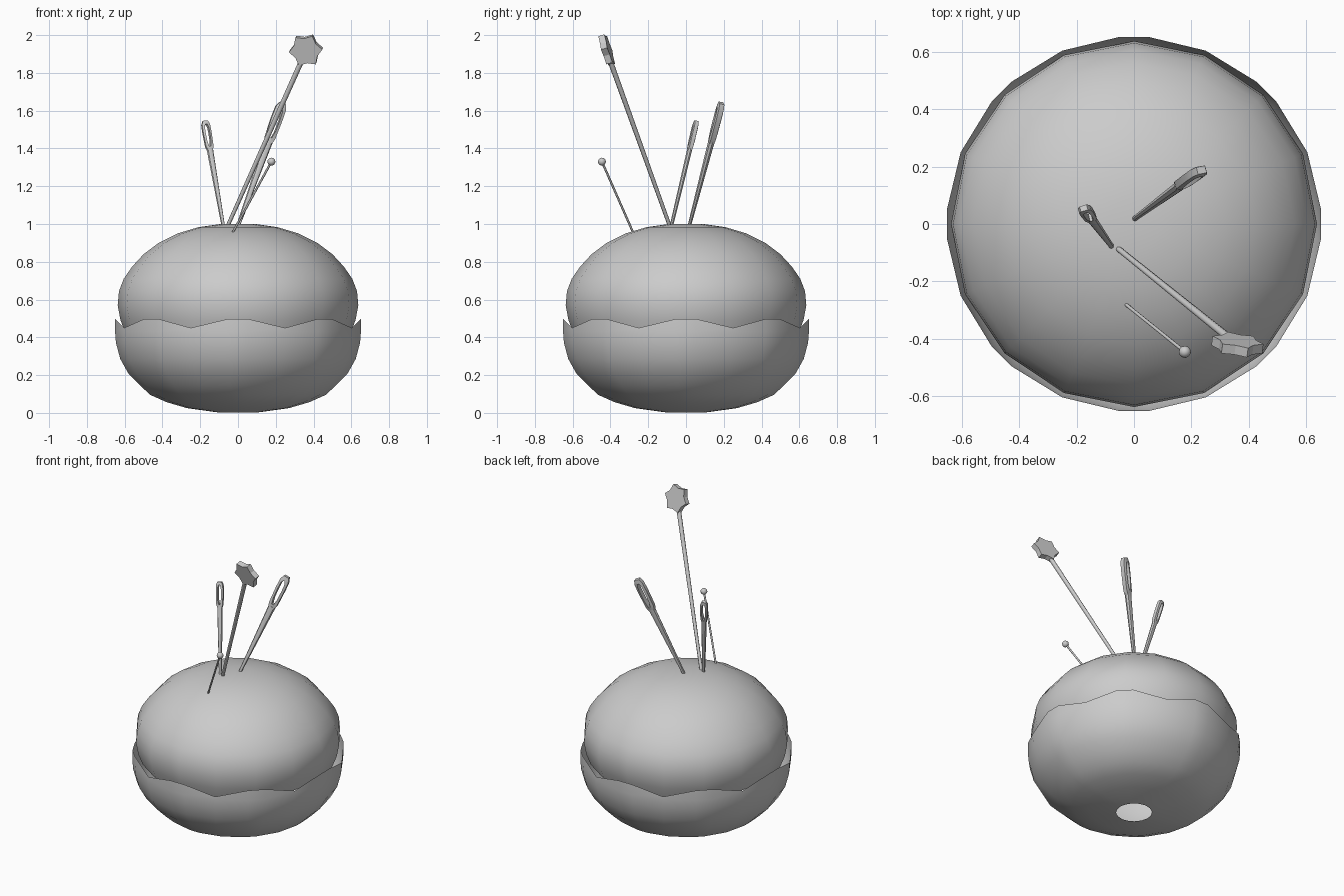
import bpy, bmesh
from math import sin, cos, pi, radians
from mathutils import Vector, Matrix

if "Cube" in bpy.data.objects:
    bpy.data.objects.remove(bpy.data.objects["Cube"])


def finish(name, bm, smooth=True, angle=40):
    bmesh.ops.recalc_face_normals(bm, faces=bm.faces)
    me = bpy.data.meshes.new(name)
    bm.to_mesh(me)
    bm.free()
    ob = bpy.data.objects.new(name, me)
    bpy.context.collection.objects.link(ob)
    if smooth:
        bpy.ops.object.select_all(action='DESELECT')
        ob.select_set(True)
        bpy.context.view_layer.objects.active = ob
        bpy.ops.object.shade_smooth_by_angle(angle=radians(angle))
    return ob


def loft(bm, rings, closed=False):
    """Join equal-length rings of points with quads."""
    vs = [[bm.verts.new(p) for p in r] for r in rings]
    n, m = len(vs[0]), len(vs)
    for i in range(m if closed else m - 1):
        a, b = vs[i], vs[(i + 1) % m]
        for j in range(n):
            k = (j + 1) % n
            bm.faces.new((a[j], a[k], b[k], b[j]))
    return vs


def frame(p, d, facing):
    """Matrix at p: z along d, y away from the facing direction."""
    z = d.normalized()
    y = -(facing - z * facing.dot(z)).normalized()
    x = y.cross(z)
    return Matrix.Translation(p) @ Matrix((x, y, z)).transposed().to_4x4()


def oval(rx, ry, z, n=8):
    return [(rx * cos(2 * pi * j / n), ry * sin(2 * pi * j / n), z) for j in range(n)]


# Cushion: 16-sided dome tucked into the cup
bm = bmesh.new()
dome = [(0.595, 0.42), (0.622, 0.49), (0.637, 0.57), (0.63, 0.645), (0.605, 0.71),
        (0.56, 0.775), (0.50, 0.84), (0.42, 0.9), (0.32, 0.95), (0.21, 0.983), (0.09, 1.0)]
vs = loft(bm, [oval(r, r, z, 16) for r, z in dome])
bm.faces.new(vs[-1])
finish("cushion", bm, angle=60)

# Cup: open shell with a wavy rim and a small hole underneath
angles = [radians(45 * k + a) for k in range(8) for a in (-4.5, 4.5, 22.5)]
bowl = [(0.11, 0.003), (0.27, 0.025), (0.38, 0.057), (0.465, 0.095), (0.52, 0.145),
        (0.58, 0.205), (0.625, 0.285), (0.648, 0.37), (0.653, 0.43)]
rings = [[(r * cos(a), r * sin(a), z) for a in angles] for r, z in bowl]
rings.append([(0.652 * cos(a), 0.652 * sin(a), 0.45 if i % 3 == 2 else 0.498)
              for i, a in enumerate(angles)])
bm = bmesh.new()
loft(bm, rings)
finish("cup", bm, angle=60)


# Sewing needles: tapered shaft ending in a long flattened eye
def needle(name, base, tip, facing, w, eye):
    base, tip = Vector(base), Vector(tip)
    d = tip - base
    L = d.length
    bm = bmesh.new()
    zb = L - eye
    vs = loft(bm, [oval(0.009, 0.009, -0.03), oval(w * 0.78, w * 0.6, zb)])
    for end in (vs[0], vs[-1]):
        bm.faces.new(end)
    t = w * 0.62
    outer = [(0.62, 0), (0.9, 0.12), (1, 0.6), (0.95, 0.88), (0.55, 1)]
    inner = [(0.2, 0.12), (0.45, 0.3), (0.5, 0.6), (0.45, 0.78), (0.2, 0.88)]
    loops = []
    for s in (outer, inner):
        full = s + [(-x, z) for x, z in reversed(s)]
        loops.append([(x * w, zb - 0.01 + z * (eye + 0.01)) for x, z in full])
    o, i = loops
    sect = [[(a[0], -t * .7, a[1]), (a[0], t * .7, a[1]), (b[0], t, b[1]), (b[0], -t, b[1])]
            for a, b in zip(o, i)]
    loft(bm, sect, closed=True)
    bm.transform(frame(base, d, Vector(facing)))
    finish(name, bm)


needle("large_needle", (0.004, 0.02, 1.0), (0.235, 0.188, 1.64), (0.2, -1, 0), 0.03, 0.22)
needle("small_needle", (-0.08, -0.075, 1.0), (-0.175, 0.055, 1.545), (0.3, -1, 0), 0.023, 0.15)


# Pin shafts
def shaft(name, a, b, r0, r1):
    a, b = Vector(a), Vector(b)
    d = b - a
    bm = bmesh.new()
    vs = loft(bm, [oval(r0, r0, -0.03), oval(r1, r1, d.length)])
    for end in vs:
        bm.faces.new(end)
    bm.transform(frame(a, d, Vector((0, -1, 0))))
    finish(name, bm, angle=50)
    return d


# Ball-headed pin
shaft("ball_pin_shaft", (-0.028, -0.28, 0.955), (0.177, -0.445, 1.33), 0.006, 0.006)
bm = bmesh.new()
bmesh.ops.create_uvsphere(bm, u_segments=12, v_segments=8, radius=0.021,
                          matrix=Matrix.Translation((0.177, -0.445, 1.33)))
finish("ball_pin_head", bm)

# Star-headed pin
d = shaft("star_pin_shaft", (-0.05, -0.09, 1.0), (0.335, -0.4, 1.86), 0.01, 0.014)
bm = bmesh.new()
star = [((0.09 if k % 2 == 0 else 0.068) * sin(pi * k / 6),
         (0.09 if k % 2 == 0 else 0.068) * cos(pi * k / 6)) for k in range(12)]
vs = loft(bm, [[(x, y, z) for x, z in star] for y in (-0.017, 0.017)])
for end in vs:
    bm.faces.new(end)
bm.transform(frame(Vector((0.36, -0.42, 1.921)), d, Vector((0, -1, 0))))
finish("star_pin_head", bm, smooth=False)
